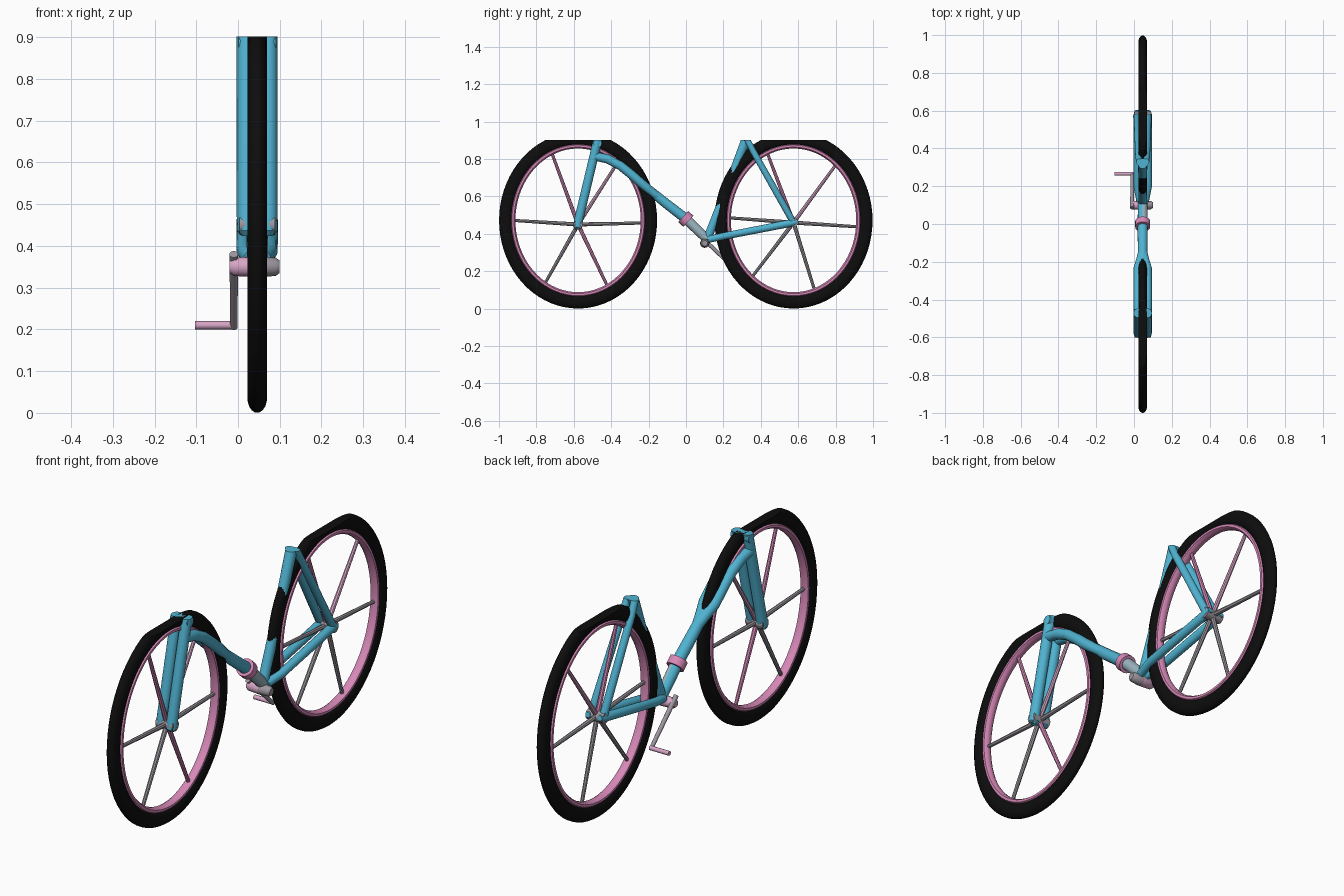
import bpy, bmesh, math
from mathutils import Vector

cube = bpy.data.objects.get("Cube")
if cube:
    bpy.data.objects.remove(cube, do_unlink=True)

MID = 0.046      # x of the wheel plane
TOP = 0.902      # everything is cut flat at this height


def material(name, rgb):
    m = bpy.data.materials.new(name)
    m.use_nodes = True
    m.diffuse_color = (*rgb, 1)
    m.node_tree.nodes["Principled BSDF"].inputs["Base Color"].default_value = (*rgb, 1)
    return m


BLUE = material("frame blue", (0.08, 0.45, 0.64))
BLACK = material("tyre black", (0.004, 0.004, 0.004))
PINK = material("rim pink", (0.68, 0.25, 0.48))
PALE = material("pale pink", (0.68, 0.38, 0.57))
GREY = material("lilac grey", (0.34, 0.31, 0.35))
STEEL = material("steel blue grey", (0.33, 0.47, 0.54))


def finish(name, bm, mats, rule=None):
    """Cut the top flat, colour the faces, and make the object."""
    geom = bm.verts[:] + bm.edges[:] + bm.faces[:]
    cut = bmesh.ops.bisect_plane(bm, geom=geom, plane_co=(0, 0, TOP),
                                 plane_no=(0, 0, 1), clear_outer=True)
    rim = [e for e in cut["geom_cut"] if isinstance(e, bmesh.types.BMEdge)]
    if rim:
        bmesh.ops.holes_fill(bm, edges=rim, sides=0)
    bmesh.ops.recalc_face_normals(bm, faces=bm.faces[:])
    bm.normal_update()
    if rule:
        for f in bm.faces:
            f.material_index = rule(f)
    me = bpy.data.meshes.new(name)
    bm.to_mesh(me)
    bm.free()
    for m in mats:
        me.materials.append(m)
    ob = bpy.data.objects.new(name, me)
    bpy.context.collection.objects.link(ob)
    bpy.context.view_layer.objects.active = ob
    bpy.ops.object.select_all(action="DESELECT")
    ob.select_set(True)
    bpy.ops.object.shade_smooth_by_angle(angle=math.radians(40))
    return ob


def tube(name, path, radii, mats, sides=16, rule=None):
    """Round tube along a path, one radius per point."""
    pts = [Vector(p) for p in path]
    if not isinstance(radii, (list, tuple)):
        radii = [radii] * len(pts)
    bm = bmesh.new()
    rings = []
    for i, p in enumerate(pts):
        t = (pts[min(i + 1, len(pts) - 1)] - pts[max(i - 1, 0)]).normalized()
        ref = Vector((0, 1, 0)) if abs(t.x) > 0.9 else Vector((1, 0, 0))
        u = t.cross(ref).normalized()
        v = t.cross(u)
        ring = []
        for k in range(sides):
            a = math.tau * k / sides
            ring.append(bm.verts.new(p + radii[i] * (math.cos(a) * u + math.sin(a) * v)))
        rings.append(ring)
    for a, b in zip(rings, rings[1:]):
        for k in range(sides):
            n = (k + 1) % sides
            bm.faces.new((a[k], a[n], b[n], b[k]))
    bm.faces.new(rings[0])
    bm.faces.new(rings[-1])
    return finish(name, bm, mats, rule)


def hoop(name, cy, cz, ry, rz, half_r, half_x, mat, sides):
    """Oval hoop with an oval section."""
    bm = bmesh.new()
    steps = 72
    rings = []
    for i in range(steps):
        a = math.tau * i / steps
        ring = []
        for k in range(sides):
            b = math.tau * (k + 0.5) / sides
            d = half_r * math.cos(b)
            ring.append(bm.verts.new((MID + half_x * math.sin(b),
                                      cy + (ry + d) * math.cos(a),
                                      cz + (rz + d) * math.sin(a))))
        rings.append(ring)
    for i in range(steps):
        a, b = rings[i], rings[(i + 1) % steps]
        for k in range(sides):
            n = (k + 1) % sides
            bm.faces.new((a[k], a[n], b[n], b[k]))
    return finish(name, bm, [mat])


# Wheels: tyre, rim, hub and six spokes
WHEELS = {
    "front": (-0.577, 0.45, [(180, GREY), (114, PINK), (52, PALE),
                             (-2, GREY), (-63, PINK), (-121, GREY)]),
    "rear": (0.575, 0.46, [(178, GREY), (114, PINK), (49, PALE),
                           (-5, GREY), (-71, GREY), (-130, GREY)]),
}
CZ = 0.472
for end, (cy, hub_z, spokes) in WHEELS.items():
    hoop(end + "_tyre", cy, CZ, 0.387, 0.436, 0.036, 0.0235, BLACK, 16)
    hoop(end + "_rim", cy, CZ, 0.348, 0.397, 0.014, 0.021, PINK, 8)
    tube(end + "_hub", [(MID - 0.043, cy, hub_z), (MID + 0.043, cy, hub_z)], 0.024, [GREY])
    for n, (deg, mat) in enumerate(spokes):
        a = math.radians(deg)
        tip = (MID, cy + 0.35 * math.cos(a), CZ + 0.4 * math.sin(a))
        tube(f"{end}_spoke_{n + 1}", [(MID, cy, hub_z), tip], [0.011, 0.008], [mat], 8)

# Paired tubes on both sides of the wheels
for side, s in (("right", -1), ("left", 1)):
    x = MID + s * 0.025
    tube(side + "_fork_blade",
         [(x, -0.46, 0.95), (x, -0.575, 0.47), (x, -0.58, 0.435), (x, -0.58, 0.424)],
         [0.024, 0.024, 0.023, 0.012], [BLUE])
    tube(side + "_front_arm",
         [(x, -0.49, 0.815), (x, -0.42, 0.80), (x, -0.352, 0.765), (x, -0.29, 0.715),
          (x, -0.235, 0.667), (MID + s * 0.012, -0.19, 0.63), (MID, -0.14, 0.59)],
         [0.023, 0.024, 0.024, 0.024, 0.024, 0.023, 0.022], [BLUE])
    tube(side + "_seat_stay",
         [(MID + s * 0.016, 0.31, 0.935), (MID + s * 0.022, 0.36, 0.84),
          (MID + s * 0.03, 0.575, 0.46), (MID + s * 0.03, 0.582, 0.445)],
         [0.016, 0.017, 0.018, 0.012], [BLUE])
    tube(side + "_chain_stay",
         [(MID + s * 0.015, 0.12, 0.37), (MID + s * 0.03, 0.2, 0.387),
          (MID + s * 0.03, 0.575, 0.46), (MID + s * 0.03, 0.6, 0.466)],
         [0.018, 0.019, 0.02, 0.012], [BLUE])

# Single frame tubes
tube("fork_crown", [(MID - 0.045, -0.472, 0.884), (MID + 0.045, -0.472, 0.884)], 0.022, [BLUE])
tube("down_tube", [(MID, -0.2, 0.638), (MID, -0.11, 0.565), (MID, 0, 0.48)],
     [0.024, 0.026, 0.027], [BLUE])
tube("lower_down_tube", [(MID, 0, 0.48), (MID, 0.06, 0.422), (MID, 0.115, 0.368)],
     [0.027, 0.026, 0.024], [BLUE, STEEL], rule=lambda f: int(f.normal.x > 0.15))
tube("tube_collar", [(MID, -0.015, 0.492), (MID, 0.013, 0.467)], 0.04, [PINK])
tube("seat_tube", [(MID, 0.115, 0.375), (MID, 0.21, 0.62), (MID, 0.26, 0.745), (MID, 0.335, 0.94)],
     [0.023, 0.0215, 0.023, 0.026], [BLUE])

# Bottom bracket, crank and pedal
tube("bottom_bracket",
     [(x, 0.1, 0.35) for x in (-0.02, -0.01, MID, 0.09, 0.1)],
     [0.015, 0.022, 0.025, 0.022, 0.015], [PALE, GREY],
     rule=lambda f: int(f.calc_center_median().x > MID))
tube("crank_arm", [(-0.01, 0.085, 0.38), (-0.01, 0.268, 0.205)], [0.011, 0.009], [GREY], 10)
tube("pedal", [(-0.103, 0.266, 0.21), (-0.005, 0.266, 0.21)], 0.01, [PALE], 10)
